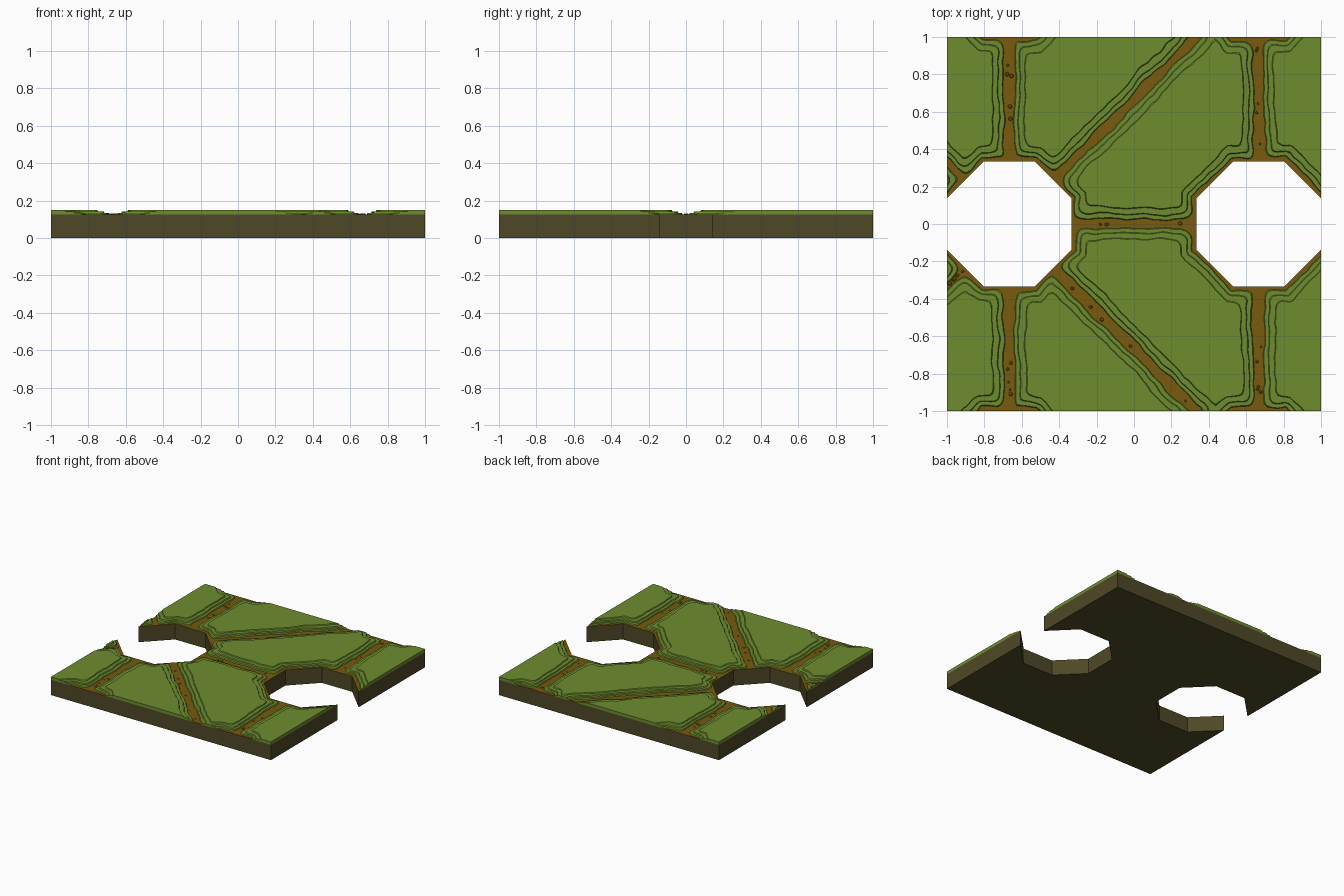
import bpy, bmesh, math, random
from mathutils import Vector, noise

if "Cube" in bpy.data.objects:
    bpy.data.objects.remove(bpy.data.objects["Cube"])

random.seed(4)
A = 1 / 3                       # octagon apothem
H = A * math.tan(math.pi / 8)   # half side
BASE = 0.125                    # top of the soil slab
CX = (-2 * A, 2 * A)


def material(name, rgb):
    m = bpy.data.materials.new(name)
    m.diffuse_color = (*rgb, 1)
    m.use_nodes = True
    m.node_tree.nodes["Principled BSDF"].inputs["Base Color"].default_value = m.diffuse_color
    return m


grass = material("grass green", (0.155, 0.265, 0.028))
dirt = material("path brown", (0.185, 0.103, 0.004))
soil = material("dark soil", (0.078, 0.064, 0.020))


def finish(name, bm, mats):
    me = bpy.data.meshes.new(name)
    bm.to_mesh(me)
    bm.free()
    for m in mats:
        me.materials.append(m)
    ob = bpy.data.objects.new(name, me)
    bpy.context.collection.objects.link(ob)
    return ob


def octa(x, y, cx, cy=0):
    """Signed distance measure to an octagonal opening."""
    dx, dy = abs(x - cx), abs(y - cy)
    return max(dx, dy, (dx + dy) / math.sqrt(2)) - A


# soil slab: square outline with the octagonal bites, open under the turf
right = [(1, -1), (1, -H), (2 * A + H, -A), (2 * A - H, -A), (A, -H),
         (A, H), (2 * A - H, A), (2 * A + H, A), (1, H), (1, 1)]
outline = right + [(-x, -y) for x, y in right]
bm = bmesh.new()
bottom = bm.faces.new([bm.verts.new((x, y, 0)) for x, y in outline])
edges = bmesh.ops.extrude_edge_only(bm, edges=list(bm.edges))["geom"]
for v in edges:
    if isinstance(v, bmesh.types.BMVert):
        v.co.z = BASE
bmesh.ops.recalc_face_normals(bm, faces=list(bm.faces))
bottom.normal_update()
if bottom.normal.z > 0:
    bmesh.ops.reverse_faces(bm, faces=list(bm.faces))
finish("soil_slab", bm, [soil])

# path centre lines: start, end, half width
paths = [((-A, 0), (A, 0), 0.028)]
for s in (-1, 1):
    paths += [((c, s * A), (c, s), 0.032) for c in CX]
    paths += [((-0.43, s * 0.235), (A, s), 0.030 if s > 0 else 0.034),
              ((-0.90, s * 0.235), (-1.04, s * 0.375), 0.022)]


def seg_dist(p, a, b):
    a, b = Vector(a), Vector(b)
    d = b - a
    t = max(0, min(1, (p - a).dot(d) / d.length_squared))
    return (p - a - d * t).length


def field(x, y):
    """Distance beyond the path edge, rounded at junctions and roughened."""
    p = Vector((x, y))
    ds = [seg_dist(p, a, b) - w for a, b, w in paths]
    ds += [octa(x, y, c, cy) - 0.022 for c in CX for cy in (-4 * A, 0, 4 * A)]
    k = 0.016
    m = min(ds)
    d = m - k * math.log(sum(math.exp(-(q - m) / k) for q in ds))
    n = 0.014 * noise.noise(Vector((x * 6, y * 6, 1.3)))
    n += 0.009 * noise.noise(Vector((x * 17, y * 17, 5.1)))
    return d + n + 0.003


# terrace steps: (field value, height before, height after)
RAMP = 0.004
STEPS = [(0.0, 0.127, 0.135), (0.024, 0.135, 0.143), (0.056, 0.143, 0.150)]


def height(f):
    z = STEPS[0][1]
    for t, lo, hi in STEPS:
        z += (hi - lo) * max(0, min(1, (f - t) / RAMP))
    return z


# turf: flat grid cut to the octagons
bm = bmesh.new()
bmesh.ops.create_grid(bm, x_segments=96, y_segments=96, size=1)


def slice_at(co, no):
    bmesh.ops.bisect_plane(bm, geom=bm.verts[:] + bm.edges[:] + bm.faces[:],
                           dist=1e-6, plane_co=co, plane_no=no)


for c in CX:
    for i in range(8):
        n = Vector((math.cos(i * math.pi / 4), math.sin(i * math.pi / 4), 0))
        co = Vector((c, 0, 0)) + n * A
        if abs(co.x) < 0.999:
            slice_at(co, n)
inside = []
for f in bm.faces:
    m = f.calc_center_median()
    if min(octa(m.x, m.y, c) for c in CX) < 0:
        inside.append(f)
bmesh.ops.delete(bm, geom=inside, context='FACES')
bmesh.ops.triangulate(bm, faces=list(bm.faces))

# store the field as height, slice along its contours, then map to terraces
for v in bm.verts:
    v.co.z = field(v.co.x, v.co.y)
for t, lo, hi in STEPS:
    slice_at((0, 0, t), (0, 0, 1))
    slice_at((0, 0, t + RAMP), (0, 0, 1))
for f in bm.faces:
    f.material_index = 1 if max(v.co.z for v in f.verts) < 1e-5 else 0
for v in bm.verts:
    v.co.z = height(v.co.z)

# turf skirt down to the slab
rim = [e for e in bm.edges if e.is_boundary]
geom = bmesh.ops.extrude_edge_only(bm, edges=rim)["geom"]
for g in geom:
    if isinstance(g, bmesh.types.BMFace):
        g.material_index = 1 if max(v.co.z for v in g.verts) < 0.128 else 0
for g in geom:
    if isinstance(g, bmesh.types.BMVert):
        g.co.z = BASE
bmesh.ops.recalc_face_normals(bm, faces=list(bm.faces))
bm.faces.ensure_lookup_table()
top = max(bm.faces, key=lambda f: f.calc_center_median().z)
top.normal_update()
if top.normal.z < 0:
    bmesh.ops.reverse_faces(bm, faces=list(bm.faces))
finish("turf_with_paths", bm, [grass, dirt])

# small clods scattered along the paths
bm = bmesh.new()
for a, b, w in paths[:7]:
    for _ in range(5):
        p = Vector(a).lerp(Vector(b), random.uniform(0.1, 0.93))
        r = random.uniform(0.006, 0.013)
        new = bmesh.ops.create_cone(bm, cap_ends=True, segments=6, radius1=r,
                                    radius2=r * 0.6, depth=0.004)["verts"]
        off = random.uniform(-0.4, 0.4) * w
        bmesh.ops.translate(bm, verts=new, vec=(p.x + off, p.y + off * 0.5, 0.1285))
finish("path_clods", bm, [dirt])
